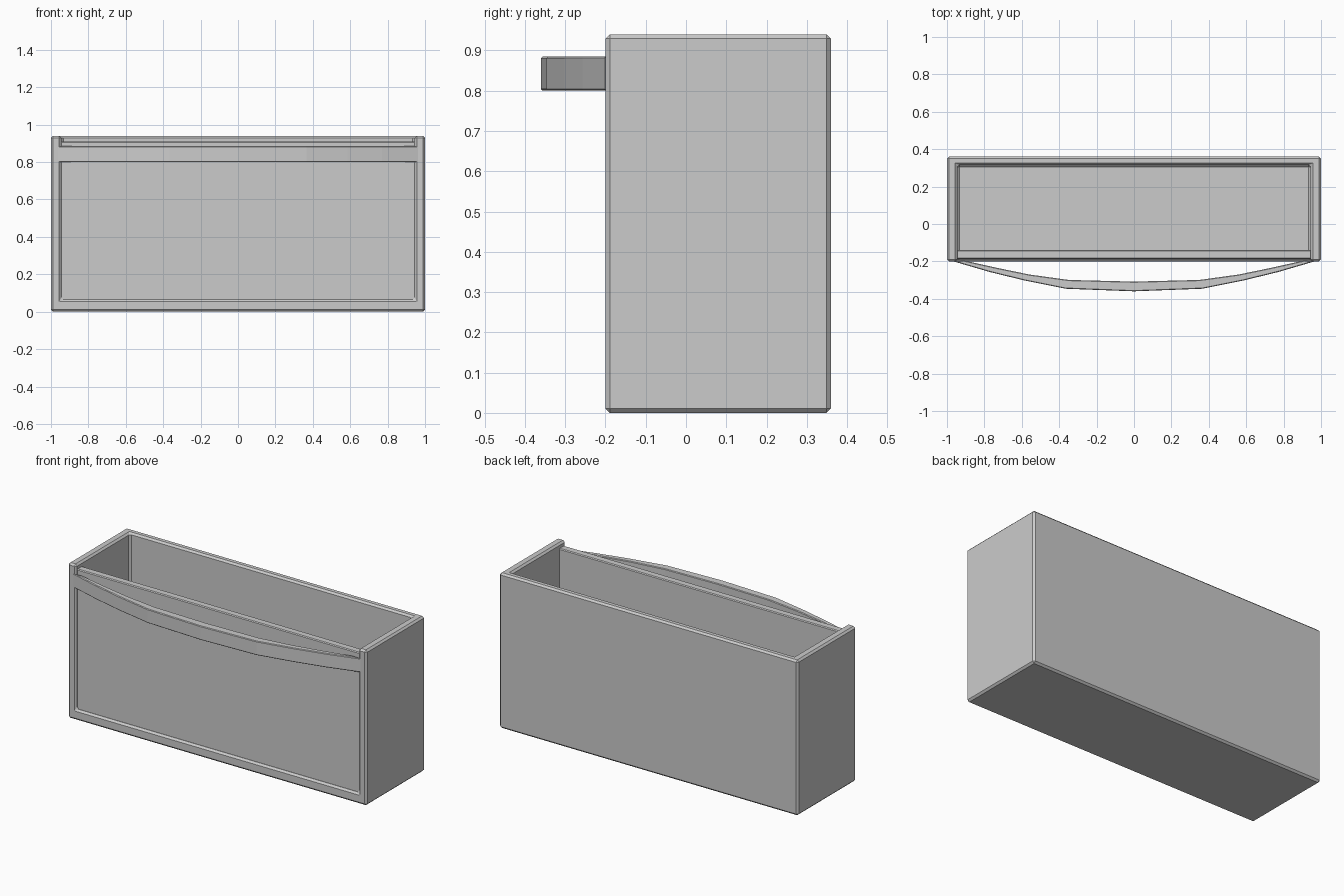
import bpy

old = bpy.data.objects.get("Cube")
if old:
    bpy.data.objects.remove(old, do_unlink=True)

grey = bpy.data.materials.new("plain grey")
grey.use_nodes = True
grey.diffuse_color = (0.6, 0.6, 0.6, 1)
grey.node_tree.nodes["Principled BSDF"].inputs["Base Color"].default_value = (0.6, 0.6, 0.6, 1)


def mesh_object(name, verts, faces):
    mesh = bpy.data.meshes.new(name)
    mesh.from_pydata(verts, [], faces)
    mesh.materials.append(grey)
    obj = bpy.data.objects.new(name, mesh)
    bpy.context.collection.objects.link(obj)
    return obj


def prism(name, outline, z0, z1):
    """Extrude an anticlockwise xy outline from z0 to z1."""
    n = len(outline)
    verts = [(x, y, z) for z in (z0, z1) for x, y in outline]
    faces = [tuple(reversed(range(n))), tuple(range(n, 2 * n))]
    faces += [(i, (i + 1) % n, (i + 1) % n + n, i + n) for i in range(n)]
    return mesh_object(name, verts, faces)


def box(name, x, y0, y1, z0, z1):
    return prism(name, [(-x, y0), (x, y0), (x, y1), (-x, y1)], z0, z1)


def bevel(obj, width):
    mod = obj.modifiers.new("soft edges", "BEVEL")
    mod.width = width
    mod.segments = 1
    mod.limit_method = "ANGLE"


FRONT, BACK, TOP = -0.2, 0.36, 0.94
INNER, FLOOR = 0.945, 0.065

# Shell: sides, back and floor, open at the front and top
shell = box("shell", 1.0, FRONT, BACK, 0, TOP)
cutter = box("shell_cutter", INNER, FRONT - 0.2, BACK - 0.045, FLOOR, TOP + 0.2)
cutter.hide_render = True
cutter.hide_viewport = True
cut = shell.modifiers.new("hollow", "BOOLEAN")
cut.operation = "DIFFERENCE"
cut.solver = "EXACT"
cut.object = cutter
bevel(shell, 0.011)

# Recessed front panel, a little lower than the sides
panel = box("front_panel", INNER + 0.005, FRONT + 0.013, -0.14, FLOOR - 0.005, 0.91)
bevel(panel, 0.005)

# Bowed handle bar
half_outer = [(0.965, -0.2), (0.77, -0.257), (0.585, -0.302), (0.365, -0.346)]
half_inner = [(0.91, -0.195), (0.73, -0.235), (0.56, -0.27), (0.35, -0.299)]
outer = [(-x, y) for x, y in half_outer] + [(0, -0.36)] + half_outer[::-1]
inner = half_inner + [(0, -0.308)] + [(-x, y) for x, y in half_inner[::-1]]
handle = prism("handle", outer + inner, 0.8, 0.885)
bevel(handle, 0.004)
